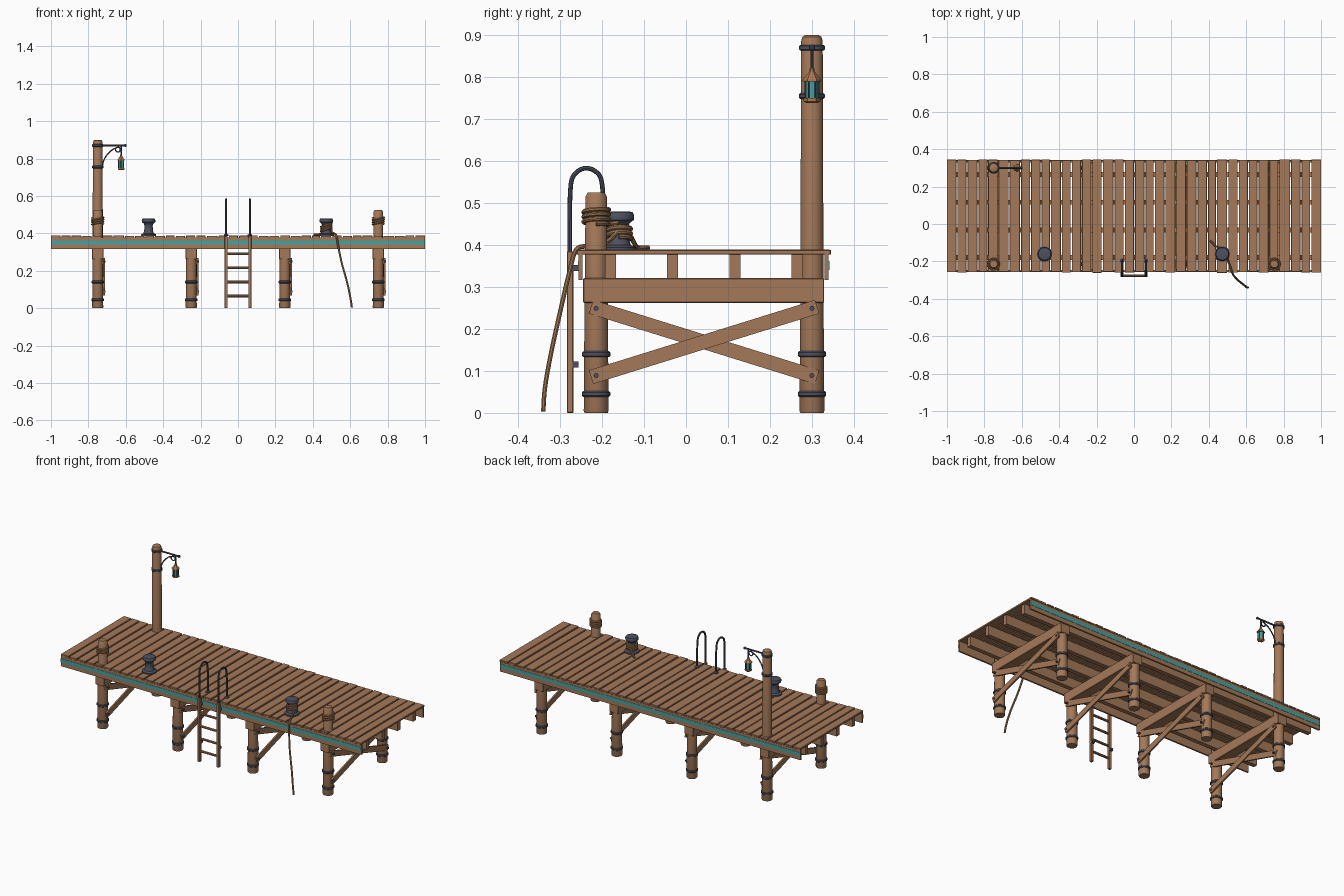
import bpy, bmesh, math, random
from mathutils import Vector, Matrix

if "Cube" in bpy.data.objects:
    bpy.data.objects.remove(bpy.data.objects["Cube"])
random.seed(4)

def material(name, c):
    m = bpy.data.materials.new(name)
    m.diffuse_color = (*c, 1)
    m.use_nodes = True
    m.node_tree.nodes["Principled BSDF"].inputs["Base Color"].default_value = m.diffuse_color
    return m

WOOD = material("wood brown", (0.37, 0.19, 0.098))
IRON = material("dark iron", (0.075, 0.083, 0.115))
TEAL = material("teal", (0.06, 0.36, 0.36))
ROPE = material("rope tan", (0.36, 0.19, 0.09))
BRASS = material("lantern copper", (0.42, 0.19, 0.075))

def add(name, bm, mat, smooth=False):
    bmesh.ops.recalc_face_normals(bm, faces=bm.faces)
    me = bpy.data.meshes.new(name)
    bm.to_mesh(me)
    bm.free()
    me.materials.append(mat)
    ob = bpy.data.objects.new(name, me)
    bpy.context.collection.objects.link(ob)
    if smooth:
        bpy.ops.object.select_all(action='DESELECT')
        bpy.context.view_layer.objects.active = ob
        ob.select_set(True)
        bpy.ops.object.shade_smooth_by_angle(angle=math.radians(35))
    return ob

def box(name, x, y, z, mat=WOOD, rot_x=0, bevel=0.0):
    """Box from three (low, high) ranges, optionally tilted about x."""
    bm = bmesh.new()
    c = Vector([(a + b) / 2 for a, b in (x, y, z)])
    s = [b - a for a, b in (x, y, z)]
    bmesh.ops.create_cube(bm, size=1, matrix=Matrix.Diagonal((*s, 1)))
    if bevel:
        bmesh.ops.bevel(bm, geom=bm.edges[:], offset=bevel, segments=1, affect='EDGES')
    bm.transform(Matrix.Translation(c) @ Matrix.Rotation(rot_x, 4, 'X'))
    return add(name, bm, mat)

def lathe(name, x, y, profile, mat, n=20, smooth=True):
    """Turned solid from (radius, z) points."""
    bm = bmesh.new()
    rings = [[bm.verts.new((x + r * math.cos(2 * math.pi * (i + .5) / n),
                            y + r * math.sin(2 * math.pi * (i + .5) / n), z))
              for i in range(n)] for r, z in profile]
    for a, b in zip(rings, rings[1:]):
        for i in range(n):
            bm.faces.new((a[i], a[(i + 1) % n], b[(i + 1) % n], b[i]))
    bm.faces.new(rings[0])
    bm.faces.new(rings[-1])
    return add(name, bm, mat, smooth)

def tube(name, pts, r, mat, sides=8, smooth_path=True):
    """Round tube along a path, smoothed with Catmull-Rom."""
    p = [Vector(q) for q in pts]
    if smooth_path:
        e = [p[0]] + p + [p[-1]]
        path = []
        for a, b, c, d in zip(e, e[1:], e[2:], e[3:]):
            for k in range(5):
                t = k / 5
                path.append(0.5 * (2 * b + (c - a) * t + (2 * a - 5 * b + 4 * c - d) * t * t
                                   + (3 * b - a - 3 * c + d) * t ** 3))
        p = path + [p[-1]]
    bm, rings, u = bmesh.new(), [], None
    for i, q in enumerate(p):
        d = (p[min(i + 1, len(p) - 1)] - p[max(i - 1, 0)]).normalized()
        u = d.orthogonal() if u is None else u - d * u.dot(d)
        u.normalize()
        v = d.cross(u)
        rings.append([bm.verts.new(q + r * (math.cos(2 * math.pi * k / sides) * u
                                            + math.sin(2 * math.pi * k / sides) * v))
                      for k in range(sides)])
    for a, b in zip(rings, rings[1:]):
        for k in range(sides):
            bm.faces.new((a[k], a[(k + 1) % sides], b[(k + 1) % sides], b[k]))
    bm.faces.new(rings[0])
    bm.faces.new(rings[-1])
    return add(name, bm, mat, True)

def band(name, x, y, z, r):
    lathe(name, x, y, [(r - .006, z - .007), (r, z - .007), (r + .003, z - .004),
                       (r + .003, z + .004), (r, z + .007), (r - .006, z + .007)], IRON)

def helix(x, y, z0, z1, r, turns, tilt=0.0):
    n = int(turns * 16)
    return [(x + r * math.cos(2 * math.pi * i / 16), y + r * math.sin(2 * math.pi * i / 16),
             z0 + (z1 - z0) * i / n + tilt * math.cos(2 * math.pi * i / 16)) for i in range(n + 1)]

FRONT, BACK = -0.214, 0.30

# deck planks, with slightly uneven ends
edges = [-1 + 2 * i / 36 for i in range(37)]
edges = [e + (random.uniform(-.005, .005) if abs(e) < .99 else 0) for e in edges]
for i, (a, b) in enumerate(zip(edges, edges[1:])):
    j, top = random.uniform(0, .006), random.uniform(.386, .389)
    box(f"deck_plank_{i}", (a + (.003 if i else 0), b - (.003 if i < 35 else 0)),
        (-.255 - j, .341 + random.uniform(0, .005)), (.377, top), bevel=.0015)

# joists, edge boards and painted stripes
for i in range(4):
    y = -.18 + .1483 * i
    box(f"joist_{i}", (-.99, .99), (y - .013, y + .013), (.32, .378))
for name, y, s in (("front", -.251, -1), ("back", .335, 1)):
    box(f"{name}_edge_board", (-1, 1), (y - .005, y + .005), (.316, .378))
    ys = sorted((y + s * .004, y + s * .0065))
    box(f"{name}_stripe", (-1, 1), ys, (.340, .362), TEAL)

# pile bents: piles, iron bands, cap beam, cross braces and bolts
for k, x in enumerate((-.75, -.25, .25, .75)):
    for side, y in (("front", FRONT), ("back", BACK)):
        lathe(f"{side}_pile_{k}", x, y, [(.028, 0), (.030, .005), (.028, .27)], WOOD)
        for z in (.045, .14):
            band(f"{side}_pile_band_{k}", x, y, z, .031)
    box(f"cap_beam_{k}", (x - .03, x + .03), (-.245, .329), (.262, .321), bevel=.002)
    ang = math.atan2(.16, .514)
    for n, s, dx in (("rising", 1, .033), ("falling", -1, .026)):
        box(f"{n}_brace_{k}", (x + dx - .004, x + dx + .005), (.043 - .282, .043 + .282),
            (.169 - .017, .169 + .017), rot_x=s * ang)
    for y in (FRONT, BACK):
        for z in (.089, .249):
            bm = bmesh.new()
            bmesh.ops.create_cone(bm, cap_ends=True, segments=8, radius1=.006, radius2=.006, depth=.014,
                                  matrix=Matrix.Translation((x + .035, y, z)) @ Matrix.Rotation(math.pi / 2, 4, 'Y'))
            add(f"brace_bolt_{k}", bm, IRON)

# mooring posts with rope wraps
for k, x in enumerate((-.75, .75)):
    lathe(f"mooring_post_{k}", x, FRONT, [(.027, .3), (.026, .515), (.020, .525)], WOOD)
    tube(f"post_rope_{k}", helix(x, FRONT, .447, .487, .030, 3.5, .004), .0055, ROPE, smooth_path=False)

# lamp post, arm and scroll bracket
LX, AX = -.75, -.625
lathe("lamp_post", LX, BACK, [(.028, .3), (.026, .885), (.023, .896), (.016, .9)], WOOD)
for z in (.87, .755):
    band("lamp_post_band", LX, BACK, z, .028)
tube("lamp_arm", [(LX, BACK, .87), (-.605, BACK, .87)], .005, IRON, smooth_path=False)
lathe("arm_tip", -.602, BACK, [(.002, .862), (.007, .866), (.007, .874), (.002, .878)], IRON, 10)
scroll = [(-.725, BACK, .758), (-.718, BACK, .79), (-.70, BACK, .82), (-.675, BACK, .845), (-.648, BACK, .858)]
scroll += [(-.642 + .013 * math.cos(a), BACK, .848 + .013 * math.sin(a))
           for a in (1.2, .3, -.6, -1.6, -2.6, -3.4)]
tube("scroll_bracket", scroll, .0035, IRON)

# hanging lantern
tube("lantern_hanger", [(AX, BACK, .87), (AX, BACK, .818)], .0035, IRON, smooth_path=False)
lathe("lantern_roof", AX, BACK, [(.022, .79), (.022, .794), (.006, .814), (.006, .82)], BRASS, 6, False)
lathe("lantern_glass", AX, BACK, [(.014, .748), (.014, .792)], TEAL, 6, False)
lathe("lantern_base", AX, BACK, [(.013, .738), (.020, .742), (.020, .75)], BRASS, 6, False)
for i in range(6):
    a = math.pi * (i + .5) / 3
    px, py = AX + .016 * math.cos(a), BACK + .016 * math.sin(a)
    tube(f"lantern_bar_{i}", [(px, py, .748), (px, py, .792)], .002, IRON, 6, False)

# iron bollards on the deck
for k, x in enumerate((-.478, .472)):
    lathe(f"bollard_{k}", x, -.16,
          [(.041, .386), (.041, .394), (.029, .400), (.024, .412), (.022, .44), (.026, .452),
           (.036, .460), (.037, .470), (.033, .478), (.024, .480)], IRON, 24)

# mooring line: wraps, tail on deck, and length hanging over the edge
BX, BY = .472, -.16
tube("bollard_rope_wraps", helix(BX, BY, .413, .447, .028, 3, .007), .006, ROPE, smooth_path=False)
tube("rope_tail", [(BX - .01, BY + .029, .42), (.448, -.122, .402), (.43, -.115, .394),
                   (.42, -.10, .393), (.405, -.09, .393)], .0055, ROPE)
tube("hanging_rope", [(BX + .028, BY - .005, .43), (.500, -.19, .408), (.517, -.235, .398), (.526, -.262, .388),
                      (.535, -.278, .335), (.555, -.300, .24), (.583, -.322, .14),
                      (.60, -.336, .06), (.609, -.340, .004)], .0055, ROPE)

# ladder with arched hand rails
for s, n in ((-1, "left"), (1, "right")):
    x = .063 * s
    box(f"{n}_ladder_rail", (x - .008, x + .008), (-.284, -.268), (0, .385), bevel=.002)
    arch = [(x, -.277, .36), (x, -.277, .45), (x, -.276, .52)]
    arch += [(x, -.237 - .039 * math.cos(a), .535 + .048 * math.sin(a)) for a in (.5, 1.05, 1.57, 2.1, 2.65)]
    arch += [(x, -.197, .51), (x, -.195, .45), (x, -.195, .385)]
    tube(f"{n}_hand_rail", arch, .0055, IRON)
    lathe(f"{n}_rail_foot", x, -.195, [(.013, .385), (.013, .392), (.007, .396)], IRON, 12)
    for z in (.345, .115):
        box(f"{n}_ladder_bracket", (x - .008, x + .008), (-.27, -.256), (z - .007, z + .007), IRON)
for i, z in enumerate((.065, .14, .215, .29)):
    tube(f"ladder_rung_{i}", [(-.063, -.276, z), (.063, -.276, z)], .007, WOOD, 10, False)
